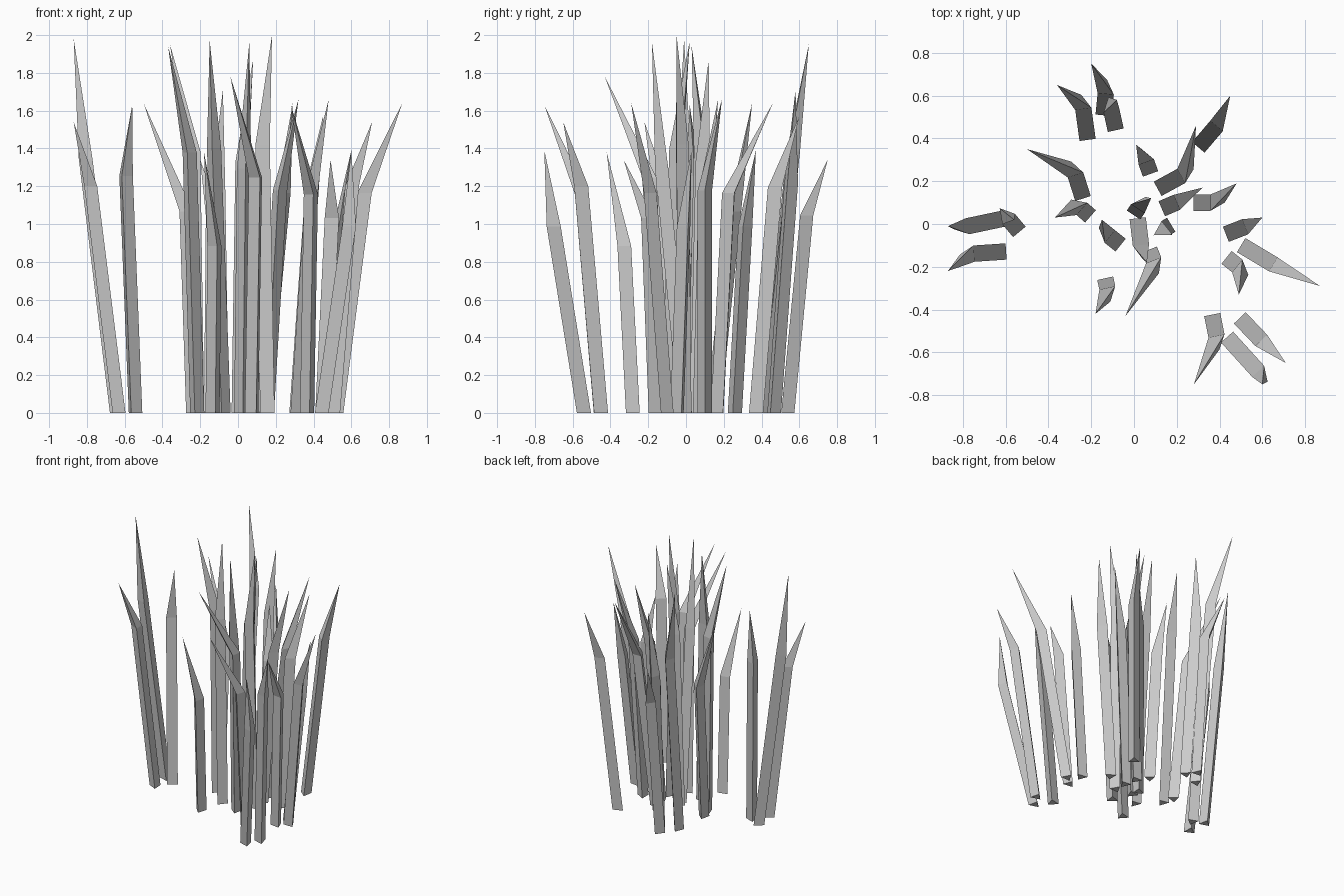
import bpy, bmesh, math

RADIUS = 0.044  # three-sided shaft
count = 0


def blade(base, bend, tip, knee=0.71):
    """Triangular shaft from base to bend, then a spike to the tip."""
    global count
    count += 1
    bm = bmesh.new()
    turn = math.atan2(bend[1] - base[1], bend[0] - base[0])
    rings = []
    for (x, y), z in ((base, 0.0), (bend, tip[2] * knee)):
        rings.append([bm.verts.new((x + RADIUS * math.cos(turn + k * math.tau / 3),
                                    y + RADIUS * math.sin(turn + k * math.tau / 3), z))
                      for k in range(3)])
    low, high = rings
    top = bm.verts.new(tip)
    bm.faces.new(low[::-1])
    for i in range(3):
        j = (i + 1) % 3
        bm.faces.new((low[i], low[j], high[j], high[i]))
        bm.faces.new((high[i], high[j], top))
    bmesh.ops.recalc_face_normals(bm, faces=bm.faces)
    name = f"grass_blade_{count:02d}"
    mesh = bpy.data.meshes.new(name)
    bm.to_mesh(mesh)
    bm.free()
    bpy.context.collection.objects.link(bpy.data.objects.new(name, mesh))


# Left tuft
blade((-.635, .02), (-.80, -.015), (-.87, -.01, 1.98), .68)
blade((-.55, -.02), (-.60, .04), (-.56, .02, 1.63), .77)
blade((-.62, -.13), (-.77, -.14), (-.87, -.22, 1.54), .78)

# Back tufts
blade((-.22, .415), (-.24, .56), (-.36, .65, 1.95))
blade((-.14, .53), (-.13, .63), (-.20, .75, 1.34), .78)
blade((-.09, .46), (-.11, .55), (-.08, .58, 1.71))
blade((.315, .375), (.40, .475), (.45, .60, 1.57), .76)
blade((.07, .255), (.05, .31), (.01, .37, 1.39))
blade((.13, .175), (.24, .235), (.29, .46, 1.64))
blade((-.245, .14), (-.28, .25), (-.50, .35, 1.64), .65)
blade((-.22, .05), (-.26, .085), (-.37, .03, 1.94))

# Middle tuft
blade((.30, .10), (.38, .10), (.48, .19, 1.66))
blade((.15, .08), (.22, .11), (.32, .17, 1.66))
blade((.01, .06), (.03, .09), (.08, .12, 1.87))
blade((-.08, -.085), (-.13, -.045), (-.15, .02, 1.97))
blade((.02, .005), (.035, -.12), (.06, -.18, 1.96), .66)
blade((.155, -.015), (.13, -.03), (.18, -.05, 2.0))

# Front and right tufts
blade((.08, -.14), (.10, -.19), (-.04, -.43, 1.78), .70)
blade((-.13, -.275), (-.12, -.32), (-.18, -.42, 1.38), .64)
blade((.52, -.11), (.67, -.20), (.87, -.29, 1.64))
blade((.45, -.04), (.54, -.005), (.60, .03, 1.39))
blade((.45, -.17), (.50, -.21), (.49, -.33, 1.34), .77)
blade((.51, -.455), (.61, -.56), (.71, -.65, 1.54), .78)
blade((.37, -.445), (.39, -.545), (.28, -.75, 1.63))
blade((.45, -.545), (.595, -.705), (.60, -.75, 1.39))
